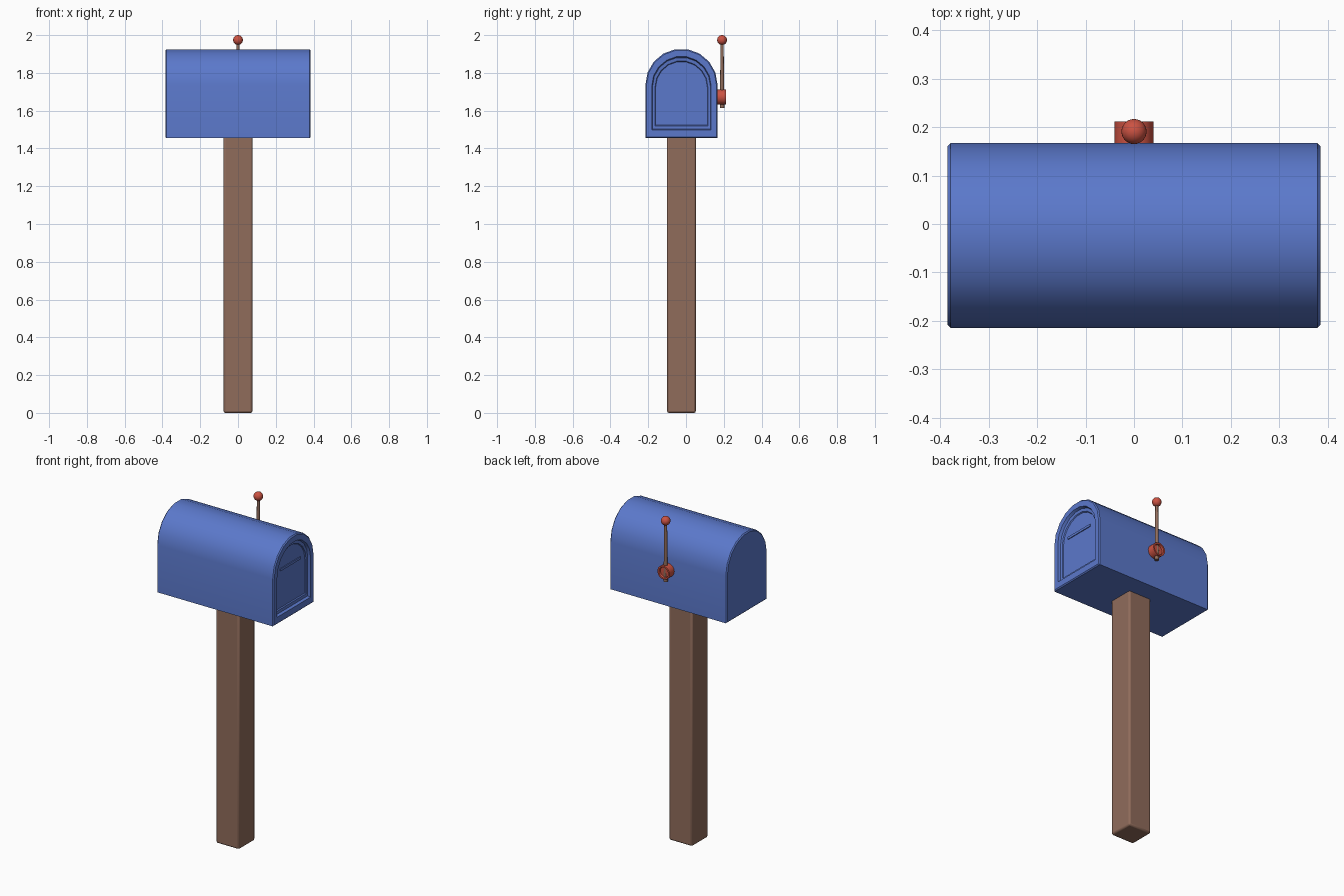
import bpy, bmesh, math

if "Cube" in bpy.data.objects:
    bpy.data.objects.remove(bpy.data.objects["Cube"])

CY = -0.024  # centre line of box and post


def mat(name, rgb):
    m = bpy.data.materials.new(name)
    m.diffuse_color = (*rgb, 1)
    m.use_nodes = True
    m.node_tree.nodes["Principled BSDF"].inputs["Base Color"].default_value = m.diffuse_color
    return m


blue = mat("blue_paint", (0.105, 0.19, 0.60))
brown = mat("brown_wood", (0.28, 0.15, 0.105))
red = mat("red_paint", (0.60, 0.085, 0.055))


def finish(name, bm, m, bevel=0, smooth=True):
    bmesh.ops.recalc_face_normals(bm, faces=bm.faces[:])
    me = bpy.data.meshes.new(name)
    bm.to_mesh(me)
    bm.free()
    ob = bpy.data.objects.new(name, me)
    bpy.context.collection.objects.link(ob)
    me.materials.append(m)
    if bevel:
        b = ob.modifiers.new("bevel", 'BEVEL')
        b.width, b.segments = bevel, 2
    if smooth:
        bpy.ops.object.select_all(action='DESELECT')
        ob.select_set(True)
        bpy.context.view_layer.objects.active = ob
        bpy.ops.object.shade_smooth_by_angle(angle=math.radians(35))
    return ob


def box(name, m, lo, hi, bevel=0):
    bm = bmesh.new()
    bmesh.ops.create_cube(bm, size=1)
    for v in bm.verts:
        v.co = [(lo[i] + hi[i]) / 2 + v.co[i] * (hi[i] - lo[i]) for i in range(3)]
    return finish(name, bm, m, bevel)


def arch(bm, x, w, z0, top, n=9):
    """Arched outline: flat base, straight sides, faceted round top."""
    h = w / math.cos(math.pi / n / 2) if n % 2 == 0 else w
    cz = top - h * math.cos(math.pi / n / 2)
    pts = [(w, z0)] + [(w * math.cos(math.pi * i / n), cz + h * math.sin(math.pi * i / n))
                       for i in range(n + 1)] + [(-w, z0)]
    return [bm.verts.new((x, CY + y, z)) for y, z in pts]


def lathe(name, m, profile, n, place):
    """Rings of (radius, height) placed by a function, capped at both ends."""
    bm = bmesh.new()
    rings = [[bm.verts.new(place(r * math.cos(2 * math.pi * i / n),
                                 r * math.sin(2 * math.pi * i / n), h))
              for i in range(n)] for r, h in profile]
    skin(bm, rings)
    return finish(name, bm, m)


def skin(bm, rings):
    for a, b in zip(rings, rings[1:]):
        k = len(a)
        for i in range(k):
            bm.faces.new((a[i], a[(i + 1) % k], b[(i + 1) % k], b[i]))
    bm.faces.new(rings[0])
    bm.faces.new(rings[-1])


# post
box("post", brown, (-0.076, CY - 0.076, 0), (0.076, CY + 0.076, 1.465), 0.01)

# mailbox body with recessed door on the right end
bm = bmesh.new()
skin(bm, [arch(bm, *a) for a in (
    (-0.385, 0.185, 1.461, 1.919),
    (-0.379, 0.191, 1.455, 1.925),
    (0.379, 0.191, 1.455, 1.925),
    (0.385, 0.185, 1.461, 1.919),
    (0.385, 0.157, 1.498, 1.886),
    (0.369, 0.153, 1.503, 1.880),
    (0.367, 0.140, 1.520, 1.862),
    (0.361, 0.137, 1.524, 1.858))])
finish("mailbox_body", bm, blue)

# mail slot strip on the door
box("door_slot", blue, (0.358, -0.121, 1.744), (0.366, 0.067, 1.758))

# flag hub on the back side, with a dished face
lathe("flag_hub", red, [(0.04, 0.160), (0.04, 0.212), (0.031, 0.212), (0.029, 0.200)],
      24, lambda a, b, h: (a, h, 1.672 + b))

# flag rod, tapering upward
lathe("flag_rod", brown, [(0.012, 1.613), (0.008, 1.96)],
      16, lambda a, b, h: (a, 0.191 + b, h))

# ball on top of the rod
bm = bmesh.new()
bmesh.ops.create_uvsphere(bm, u_segments=24, v_segments=14, radius=0.026)
bmesh.ops.translate(bm, verts=bm.verts[:], vec=(0, 0.191, 1.974))
finish("flag_ball", bm, red)
